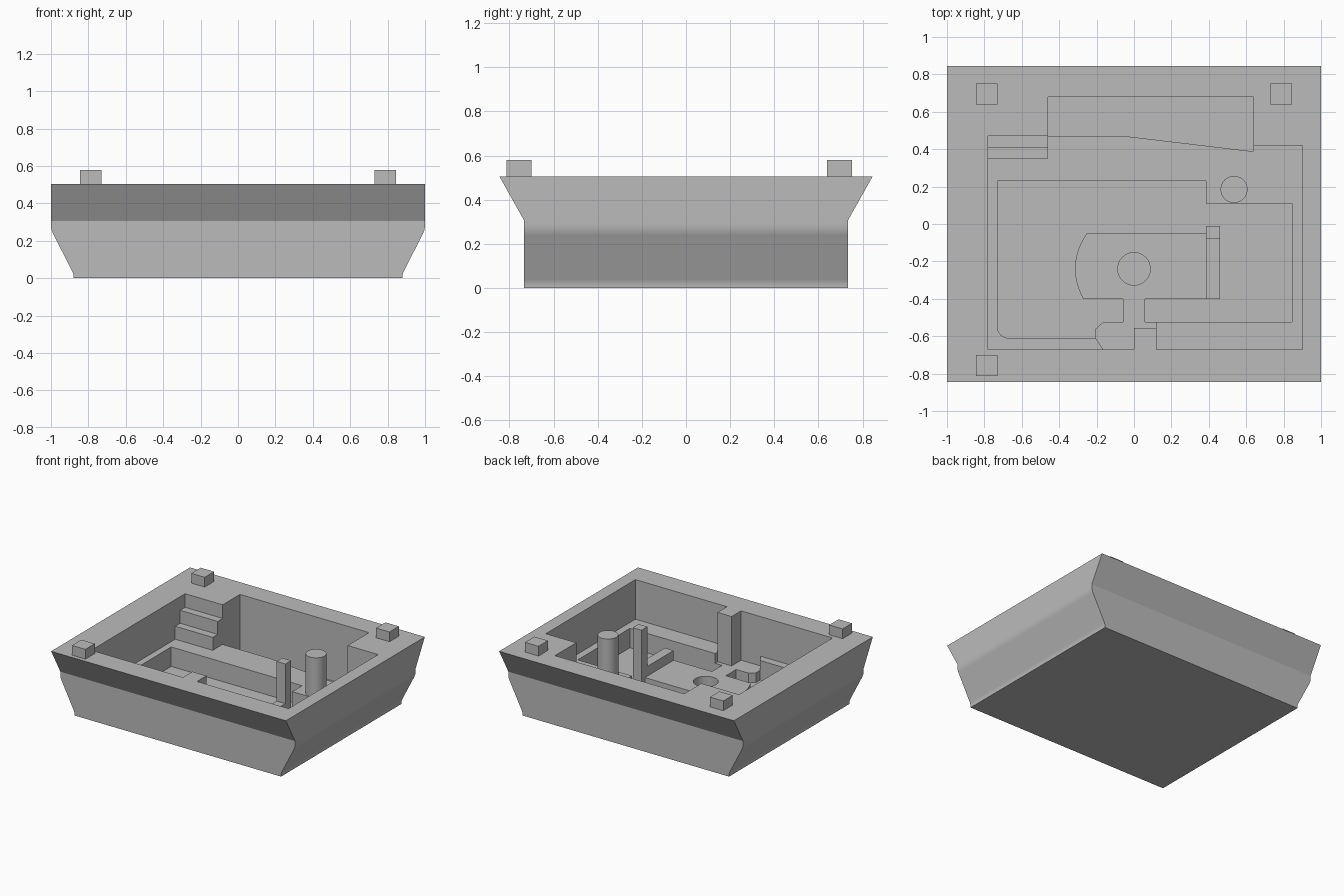
import bpy, bmesh, math
from mathutils import Vector

cube = bpy.data.objects.get("Cube")
if cube:
    bpy.data.objects.remove(cube)

grey = bpy.data.materials.new("plain_grey")
grey.use_nodes = True
grey.diffuse_color = (0.5, 0.5, 0.5, 1)
grey.node_tree.nodes["Principled BSDF"].inputs["Base Color"].default_value = (0.5, 0.5, 0.5, 1)

RIM, LEDGE, PLATFORM, DEEP = 0.505, 0.2, 0.125, 0.05
OPEN = 0.8  # cutters reach above the rim


def prism(name, points, low, high, axis="z"):
    """Extrude a closed outline along an axis."""
    place = {"x": lambda a, b, c: (c, a, b),
             "y": lambda a, b, c: (a, c, b),
             "z": lambda a, b, c: (a, b, c)}[axis]
    bm = bmesh.new()
    face = bm.faces.new([bm.verts.new(place(a, b, low)) for a, b in points])
    ext = bmesh.ops.extrude_face_region(bm, geom=[face])
    top = [v for v in ext["geom"] if isinstance(v, bmesh.types.BMVert)]
    bmesh.ops.translate(bm, verts=top, vec=Vector(place(0, 0, high - low)))
    bmesh.ops.recalc_face_normals(bm, faces=bm.faces)
    mesh = bpy.data.meshes.new(name)
    bm.to_mesh(mesh)
    bm.free()
    mesh.materials.append(grey)
    obj = bpy.data.objects.new(name, mesh)
    bpy.context.collection.objects.link(obj)
    return obj


def rect(x0, x1, y0, y1):
    return [(x0, y0), (x1, y0), (x1, y1), (x0, y1)]


def circle(x, y, r, n=48):
    return [(x + r * math.cos(math.tau * i / n), y + r * math.sin(math.tau * i / n))
            for i in range(n)]


def mirrored(half):
    return half + [(-a, b) for a, b in reversed(half)]


def combine(target, tool, operation="DIFFERENCE"):
    mod = target.modifiers.new("cut", "BOOLEAN")
    mod.operation, mod.solver, mod.object = operation, "EXACT", tool
    bpy.context.view_layer.update()
    bpy.context.view_layer.objects.active = target
    bpy.ops.object.modifier_apply(modifier=mod.name)
    bpy.data.objects.remove(tool)


def smooth(obj, angle):
    bpy.ops.object.select_all(action="DESELECT")
    obj.select_set(True)
    bpy.context.view_layer.objects.active = obj
    bpy.ops.object.shade_smooth_by_angle(angle=math.radians(angle))


# Outer shell: end profile crossed with side profile
shell = prism("housing", mirrored([(0.88, 0), (0.88, 0.02), (0.886, 0.037), (0.99, 0.24),
                                   (0.998, 0.262), (1, 0.285), (1, RIM)]), -1, 1, "y")
side = prism("side_profile", mirrored([(0.733, 0), (0.733, 0.305), (0.845, RIM)]), -1.2, 1.2, "x")
combine(shell, side, "INTERSECT")

# Main cavity, keeping a pillar on the front wall
combine(shell, prism("cavity", [
    (-0.78, -0.67), (0, -0.67), (0, -0.555), (0.12, -0.555), (0.12, -0.67), (0.9, -0.67),
    (0.9, 0.42), (0.62, 0.42), (0.62, 0.5), (-0.46, 0.5), (-0.46, 0.35), (-0.78, 0.35)],
    LEDGE, OPEN))

# Stairs in the back corner
for tread, back in ((0.3, 0.41), (0.4, 0.47)):
    combine(shell, prism("stair", rect(-0.78, -0.4, 0, back), tread, OPEN))

# Deep alcove at the back
combine(shell, prism("alcove", [
    (-0.46, 0.68), (0.64, 0.68), (0.64, 0.39), (0.62, 0.39), (-0.05, 0.47), (-0.46, 0.47)],
    DEEP, OPEN))

# Channel around the round-ended island
arc = []
for i in range(13):
    y = -0.4 + 0.35 * i / 12
    arc.append((-math.sqrt(0.315 ** 2 - (y + 0.24) ** 2), y))
corner = [(-0.67 - 0.06 * math.sin(t), -0.55 - 0.06 * math.cos(t))
          for t in (math.radians(90 - 15 * k) for k in range(7))]
combine(shell, prism("channel", [(-0.06, -0.525), (-0.06, -0.4)] + arc + [
    (0.385, -0.05), (0.385, -0.01), (0.46, -0.01), (0.46, -0.4), (0.06, -0.4), (0.06, -0.525),
    (0.845, -0.525), (0.845, 0.11), (0.385, 0.11), (0.385, 0.23), (-0.73, 0.23)] + corner + [
    (-0.205, -0.61), (-0.205, -0.56), (-0.165, -0.525)], DEEP, 0.3))

# Lowered platform: island, neck and front landing
combine(shell, prism("platform", [
    (-0.165, -0.67), (-0.205, -0.61), (-0.205, -0.56), (-0.165, -0.525), (-0.165, -0.45),
    (-0.35, -0.45), (-0.35, 0), (0.385, 0), (0.385, -0.45), (0.12, -0.45),
    (0.12, -0.555), (0, -0.555), (0, -0.67)], PLATFORM, 0.3))

# Round socket in the island
combine(shell, prism("socket", circle(0, -0.24, 0.087), DEEP, 0.3))
smooth(shell, 20)

# Posts standing on the floor
prism("square_post", rect(0.385, 0.46, -0.08, -0.01), DEEP, RIM)
smooth(prism("round_post", circle(0.535, 0.185, 0.072), LEDGE - 0.02, RIM), 30)

# Locating pegs on three rim corners
for name, x, y in (("back_left_peg", 0.787, 0.695), ("back_right_peg", -0.787, 0.695),
                   ("front_right_peg", -0.787, -0.757)):
    prism(name, rect(x - 0.057, x + 0.057, y - 0.057, y + 0.057), RIM - 0.02, 0.58)
